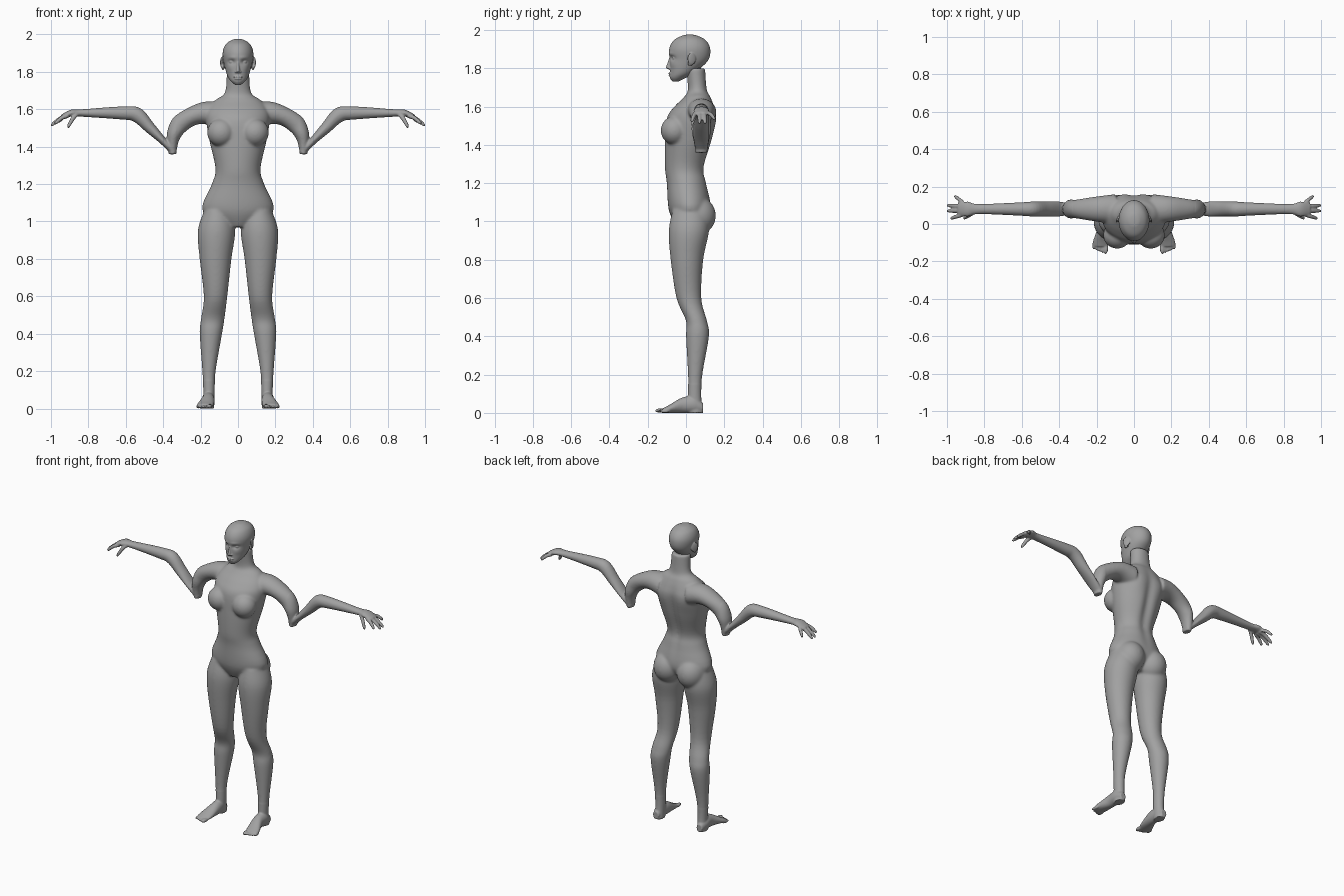
import bpy, bmesh, math
from mathutils import Vector, Matrix

if "Cube" in bpy.data.objects:
    bpy.data.objects.remove(bpy.data.objects["Cube"])

GREY = (.36, .36, .36, 1)
skin = bpy.data.materials.new("matte grey")
skin.use_nodes = True
skin.diffuse_color = GREY
skin.node_tree.nodes["Principled BSDF"].inputs["Base Color"].default_value = GREY


# Ring builders: each ring is a centre and two half axes
def level_ring(height, middle, half_width, front, back):
    centre = Vector((middle, (front + back) / 2, height))
    return centre, Vector((half_width, 0, 0)), Vector((0, (back - front) / 2, 0))


def foot_ring(y, middle, half_width, height):
    centre = Vector((middle, y, height / 2))
    return centre, Vector((half_width, 0, 0)), Vector((0, 0, height / 2))


def limb_rings(stations):
    rings = []
    for index, (point, depth, thickness) in enumerate(stations):
        before = stations[max(index - 1, 0)][0]
        after = stations[min(index + 1, len(stations) - 1)][0]
        heading = after - before
        normal = Vector((-heading.z, 0, heading.x)).normalized()
        rings.append((point, Vector((0, depth, 0)), normal * thickness))
    return rings


def arm_rings(profile):
    return limb_rings([(Vector((x, .08, z)), depth, thickness)
                       for x, z, depth, thickness in profile])


def spline(before, start, end, after, t):
    slope_in, slope_out = (end - before) / 2, (after - start) / 2
    bend = 3 * (end - start) - 2 * slope_in - slope_out
    twist = 2 * (start - end) + slope_in + slope_out
    return start + slope_in * t + bend * t ** 2 + twist * t ** 3


def loft(bm, rings, side=1, count=32, steps=5, deform=None):
    """Skin a smooth closed surface through the rings."""
    last = len(rings) - 1
    sections = []
    for index in range(last):
        nearby = [rings[min(max(index + offset, 0), last)] for offset in (-1, 0, 1, 2)]
        for step in range(steps):
            sections.append([spline(*values, step / steps) for values in zip(*nearby)])
    sections.append(rings[last])
    loops = []
    for centre, across, along in sections:
        loop = []
        for index in range(count):
            angle = math.tau * index / count
            point = centre + across * math.cos(angle) + along * math.sin(angle)
            if deform:
                point.y += deform(point)
            loop.append(bm.verts.new((point.x * side, point.y, point.z)))
        loops.append(loop)
    faces = [bm.faces.new(loops[0]), bm.faces.new(loops[-1])]
    for lower, upper in zip(loops, loops[1:]):
        for index in range(count):
            following = (index + 1) % count
            faces.append(bm.faces.new((lower[index], lower[following],
                                       upper[following], upper[index])))
    bmesh.ops.recalc_face_normals(bm, faces=faces)


def ball(bm, centre, radii, side=1, turn=0):
    x, y, z = centre
    placement = (Matrix.Translation((x * side, y, z))
                 @ Matrix.Rotation(turn * side, 4, "Z") @ Matrix.Diagonal((*radii, 1)))
    bmesh.ops.create_uvsphere(bm, u_segments=32, v_segments=20, radius=1, matrix=placement)


def bump(point, x, z, width, height):
    """Soft weight around a spot mirrored on both sides."""
    return math.exp(-((abs(point.x) - x) / width) ** 2 - ((point.z - z) / height) ** 2)


def soften(bm, verts, times):
    for _ in range(times):
        bmesh.ops.smooth_vert(bm, verts=verts, factor=.5, use_axis_x=True,
                              use_axis_y=True, use_axis_z=True)


def finish(bm, name, voxel, is_core):
    """Fuse the overlapping pieces into one skin, softening the core most."""
    mesh = bpy.data.meshes.new(name)
    bm.to_mesh(mesh)
    bm.free()
    part = bpy.data.objects.new(name, mesh)
    bpy.context.collection.objects.link(part)
    bpy.ops.object.select_all(action="DESELECT")
    part.select_set(True)
    bpy.context.view_layer.objects.active = part
    fuse = part.modifiers.new("fuse", "REMESH")
    fuse.mode = "VOXEL"
    fuse.voxel_size = voxel
    bpy.ops.object.modifier_apply(modifier=fuse.name)
    bm = bmesh.new()
    bm.from_mesh(part.data)
    soften(bm, bm.verts[:], 2)
    soften(bm, [vert for vert in bm.verts if is_core(vert.co)], 14)
    bm.to_mesh(part.data)
    bm.free()
    part.data.materials.clear()
    part.data.materials.append(skin)
    bpy.ops.object.shade_smooth()


# Torso and neck, with a spine groove and shoulder blades
TORSO = ((.97, .06, -.05, .07), (1.06, .19, -.09, .13), (1.2, .14, -.1, .11),
         (1.28, .12, -.11, .1), (1.42, .15, -.11, .14), (1.54, .17, -.1, .16),
         (1.6, .16, -.06, .15), (1.65, .12, -.01, .13), (1.69, .07, .01, .11),
         (1.8, .06, 0, .1))


def torso_shape(point):
    if point.y < .04:
        return 0
    groove = bump(point, 0, 1.38, .03, .2)
    blades = bump(point, .09, 1.53, .05, .07)
    return .01 * blades - .02 * groove


body = bmesh.new()
loft(body, [level_ring(height, 0, *rest) for height, *rest in TORSO],
     count=64, deform=torso_shape)

UPPER_ARM = ((.1, 1.57, .08, .07), (.18, 1.58, .07, .06), (.25, 1.56, .06, .05),
             (.31, 1.52, .05, .05), (.34, 1.47, .05, .04), (.35, 1.42, .04, .03),
             (.35, 1.36, .03, .02))
FOREARM = ((.34, 1.37, .03, .02), (.4, 1.43, .04, .02), (.47, 1.5, .04, .03),
           (.54, 1.57, .04, .04), (.62, 1.58, .035, .035), (.83, 1.58, .027, .02),
           (.89, 1.58, .04, .018), (.94, 1.56, .035, .012))
FINGER_TIPS = ((.98, .03, 1.52), (1, .07, 1.51), (1, .1, 1.51), (.96, .15, 1.53))
LEG = ((1.06, .11, .07, -.07, .11), (.95, .115, .1, -.09, .12), (.8, .12, .085, -.08, .09),
       (.6, .12, .063, -.05, .08), (.48, .135, .063, 0, .11), (.4, .145, .06, 0, .12),
       (.2, .155, .036, .01, .086), (.08, .155, .03, .01, .08), (0, .157, .03, .01, .09))
FOOT = ((.09, .16, .02, .05), (.04, .16, .033, .085), (-.02, .16, .035, .08),
        (-.09, .175, .044, .04), (-.12, .18, .04, .025))


def finger(base, tip, side):
    """Arched finger that tapers to a round tip."""
    stations = []
    for t in (0, .4, .8, .95, 1):
        point = Vector(base).lerp(Vector(tip), t)
        point.z += .01 * math.sin(math.pi * t)
        radius = .004 + .008 * math.sqrt(1 - t ** 4)
        stations.append((point, radius, radius))
    loft(body, limb_rings(stations), side, count=16)


for side in (1, -1):
    # Chest and seat
    ball(body, (.09, -.06, 1.475), (.075, .072, .075), side)
    ball(body, (.085, .06, 1.03), (.09, .096, .1), side)
    # Arm and hand
    loft(body, arm_rings(UPPER_ARM), side)
    loft(body, arm_rings(FOREARM), side)
    for index, tip in enumerate(FINGER_TIPS):
        finger((.91, .052 + .02 * index, 1.565), tip, side)
    finger((.86, .06, 1.575), (.91, .03, 1.5), side)
    # Leg, foot and toes
    loft(body, [level_ring(*ring) for ring in LEG], side, count=48)
    loft(body, [foot_ring(*ring) for ring in FOOT], side)
    for index in range(5):
        radius = .009 if index else .012
        ball(body, (.15 + .016 * index, .006 * index - .134, radius),
             (radius, .028, radius), side, turn=.1)

finish(body, "body", .005, lambda co: abs(co.x) < .33 and co.z > .15)

# Head, with sockets, brow and cheeks shaped into the face
HEAD = ((1.73, .015, -.07, -.04), (1.75, .038, -.084, 0), (1.78, .057, -.084, .05),
        (1.84, .074, -.085, .115), (1.9, .082, -.088, .127), (1.945, .067, -.065, .105),
        (1.97, .034, -.02, .06), (1.976, .005, .01, .03))
NOSE = ((1.794, .008, -.09), (1.803, .012, -.105), (1.835, .008, -.094), (1.862, .009, -.085))


def face_shape(point):
    if point.y > 0:
        return 0
    socket = bump(point, .034, 1.853, .017, .011)
    brow = bump(point, .03, 1.876, .025, .009)
    cheek = bump(point, .045, 1.82, .018, .018)
    return .013 * socket - .004 * (brow + cheek)


head = bmesh.new()
loft(head, [level_ring(height, 0, *rest) for height, *rest in HEAD],
     count=72, steps=8, deform=face_shape)
loft(head, [level_ring(*ring[:1], 0, *ring[1:], -.06) for ring in NOSE], count=24)
# Upper and lower lip
ball(head, (0, -.081, 1.773), (.024, .01, .005))
ball(head, (0, -.081, 1.763), (.02, .01, .006))
for side in (1, -1):
    # Nostril, eyeball and ear
    ball(head, (.011, -.085, 1.8), (.007, .009, .006), side)
    ball(head, (.033, -.056, 1.853), (.015, .015, .012), side)
    ball(head, (.084, .03, 1.85), (.007, .024, .032), side, turn=.45)
    ball(head, (.08, .022, 1.825), (.006, .013, .016), side, turn=.3)
finish(head, "head", .003, lambda co: co.y > .06)
